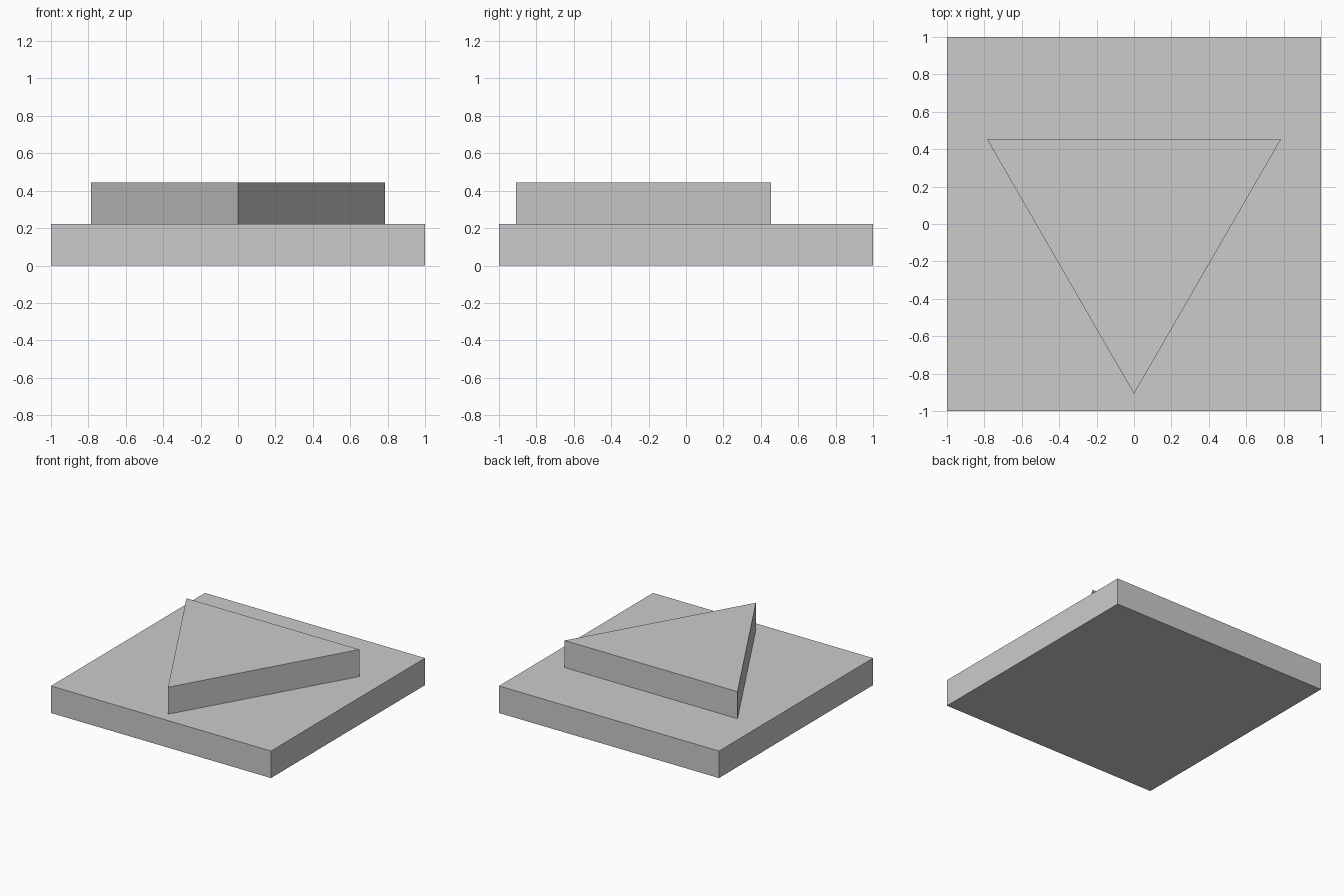
import bpy
import bmesh
import math

if "Cube" in bpy.data.objects:
    bpy.data.objects.remove(bpy.data.objects["Cube"], do_unlink=True)

LAYER = 0.222  # thickness of each slab

grey = bpy.data.materials.new("light_grey")
grey.use_nodes = True
colour = (0.6, 0.6, 0.6, 1)
grey.diffuse_color = colour
grey.node_tree.nodes["Principled BSDF"].inputs["Base Color"].default_value = colour


def prism(name, sides, radius, start, bottom):
    """Regular upright prism whose first corner points along the start angle."""
    bm = bmesh.new()
    angles = [start + math.tau * i / sides for i in range(sides)]
    corners = [bm.verts.new((radius * math.cos(a), radius * math.sin(a), bottom))
               for a in angles]
    base = bm.faces.new(corners)
    top = bmesh.ops.extrude_face_region(bm, geom=[base], use_keep_orig=True)
    moved = [g for g in top["geom"] if isinstance(g, bmesh.types.BMVert)]
    bmesh.ops.translate(bm, verts=moved, vec=(0, 0, LAYER))
    bmesh.ops.recalc_face_normals(bm, faces=bm.faces)
    mesh = bpy.data.meshes.new(name)
    bm.to_mesh(mesh)
    bm.free()
    mesh.materials.append(grey)
    obj = bpy.data.objects.new(name, mesh)
    bpy.context.collection.objects.link(obj)
    return obj


# Square base slab
prism("base_slab", 4, math.sqrt(2), math.pi / 4, 0)

# Raised triangle pointing to the front
prism("triangle_block", 3, 0.908, -math.pi / 2, LAYER)
